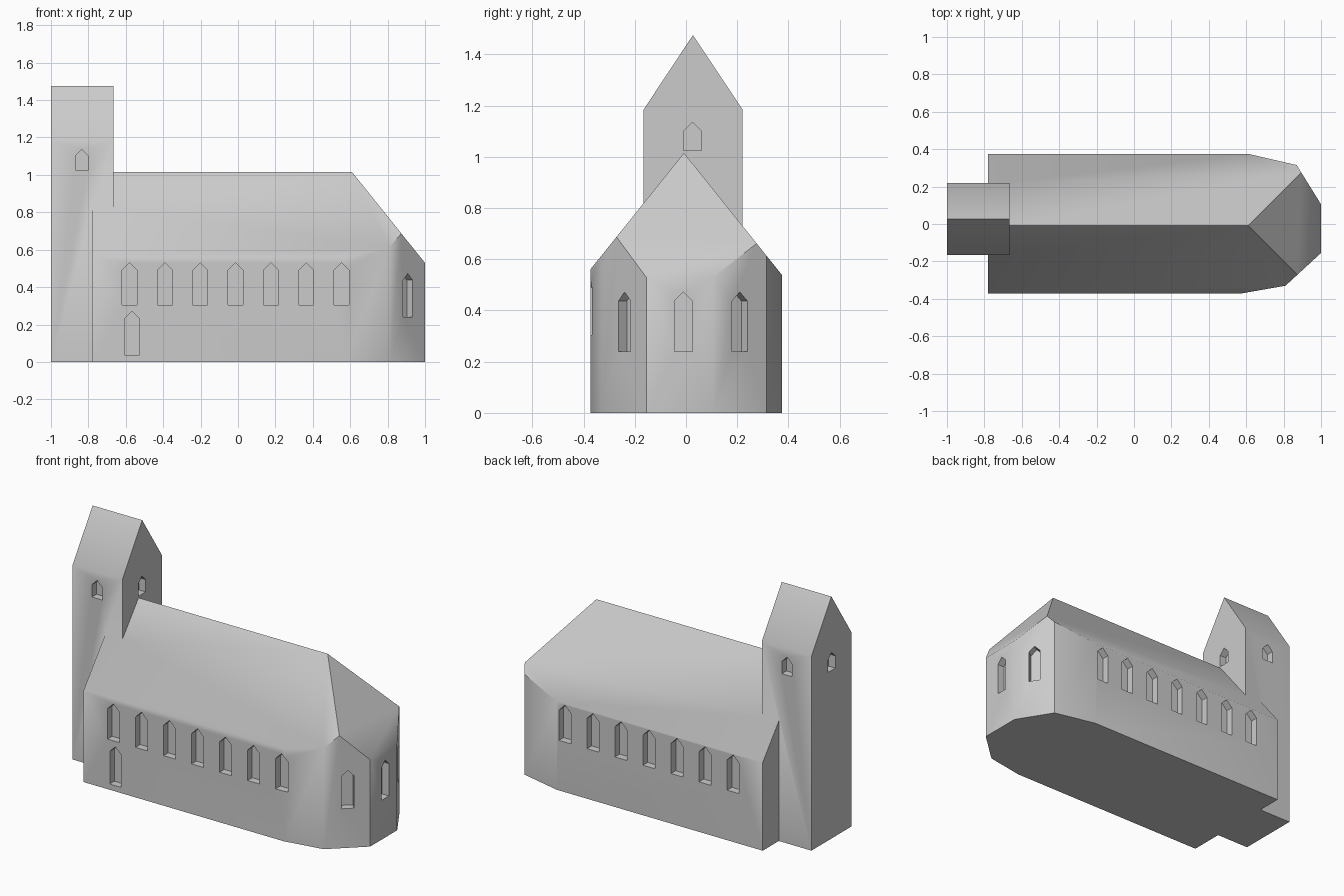
import bpy, bmesh, math
from mathutils import Vector

if "Cube" in bpy.data.objects:
    bpy.data.objects.remove(bpy.data.objects["Cube"])

stone = bpy.data.materials.new("pale_stone")
stone.diffuse_color = (0.6, 0.6, 0.6, 1)
stone.use_nodes = True
stone.node_tree.nodes["Principled BSDF"].inputs["Base Color"].default_value = stone.diffuse_color


def make_object(name, bm):
    bmesh.ops.recalc_face_normals(bm, faces=bm.faces)
    mesh = bpy.data.meshes.new(name)
    bm.to_mesh(mesh)
    bm.free()
    mesh.materials.append(stone)
    obj = bpy.data.objects.new(name, mesh)
    bpy.context.collection.objects.link(obj)
    return obj


def extrude(bm, points, offset):
    """Extrude a closed outline of 3D points along an offset."""
    face = bm.faces.new([bm.verts.new(p) for p in points])
    new = bmesh.ops.extrude_face_region(bm, geom=[face])["geom"]
    bmesh.ops.translate(bm, vec=offset,
                        verts=[g for g in new if isinstance(g, bmesh.types.BMVert)])


def slice_top(bm, point, normal):
    """Cut away everything above a roof plane and close the cut."""
    geom = bm.verts[:] + bm.edges[:] + bm.faces[:]
    cut = bmesh.ops.bisect_plane(bm, geom=geom, plane_co=point, plane_no=normal,
                                 clear_outer=True)["geom_cut"]
    bmesh.ops.contextual_create(bm, geom=[g for g in cut if isinstance(g, bmesh.types.BMEdge)])


# Nave with polygonal apse: plan raised, then cut by two roof slopes and the end hip
PLAN = [(-0.78, -0.372), (0.57, -0.372), (0.81, -0.33), (1.0, -0.155),
        (1.0, 0.105), (0.87, 0.315), (0.61, 0.375), (-0.78, 0.375)]
bm = bmesh.new()
extrude(bm, [(x, y, 0) for x, y in PLAN], (0, 0, 1.5))
ridge, pitch = Vector((0.61, -0.008, 1.015)), 1.245
for normal in ((0, -pitch, 1), (0, pitch, 1), (pitch, 0, 1)):
    slice_top(bm, ridge, Vector(normal).normalized())
church = make_object("church", bm)

# Saddle-roofed tower
bm = bmesh.new()
gable = [(-0.165, 0), (0.22, 0), (0.22, 1.185), (0.027, 1.475), (-0.165, 1.185)]
extrude(bm, [(-1, y, z) for y, z in gable], (0.335, 0, 0))
tower = make_object("tower", bm)

# Pointed window and door recesses
bm = bmesh.new()


def recess(x, y, angle, width, bottom, top, depth=0.045):
    """Niche in a wall at (x, y); angle is the outward direction of the wall."""
    out = Vector((math.cos(angle), math.sin(angle), 0))
    side = Vector((-out.y, out.x, 0))
    h, shoulder = width / 2, top - width / 2
    outline = [(-h, bottom), (h, bottom), (h, shoulder), (0, top), (-h, shoulder)]
    start = Vector((x, y, 0)) + out * 0.02
    extrude(bm, [start + side * s + Vector((0, 0, z)) for s, z in outline],
            -out * (depth + 0.02))


FRONT, BACK = -math.pi / 2, math.pi / 2
for i in range(7):
    x = -0.58 + i * 0.189
    recess(x, -0.372, FRONT, 0.08, 0.305, 0.53)
    recess(x, 0.375, BACK, 0.08, 0.305, 0.53)
recess(-0.567, -0.372, FRONT, 0.075, 0.035, 0.272)
# Apse windows
recess(0.908, -0.24, math.atan2(-0.19, 0.175), 0.07, 0.24, 0.472)
recess(1.0, -0.01, 0, 0.07, 0.24, 0.472)
recess(0.935, 0.21, math.atan2(0.13, 0.21), 0.07, 0.24, 0.472)
# Belfry windows
recess(-0.835, -0.165, FRONT, 0.07, 1.025, 1.135)
recess(-0.835, 0.22, BACK, 0.07, 1.025, 1.135)
recess(-0.665, 0.025, 0, 0.07, 1.025, 1.135)
recess(-1.0, 0.025, math.pi, 0.07, 1.025, 1.135)
openings = make_object("openings", bm)

# Join the tower, cut the openings, then drop the helpers
for helper, operation in ((tower, 'UNION'), (openings, 'DIFFERENCE')):
    mod = church.modifiers.new(helper.name, 'BOOLEAN')
    mod.object, mod.operation, mod.solver = helper, operation, 'EXACT'
bpy.context.view_layer.objects.active = church
for name in [m.name for m in church.modifiers]:
    bpy.ops.object.modifier_apply(modifier=name)
for helper in (tower, openings):
    bpy.data.objects.remove(helper)
church.select_set(True)
bpy.ops.object.shade_smooth_by_angle(angle=math.radians(40))
